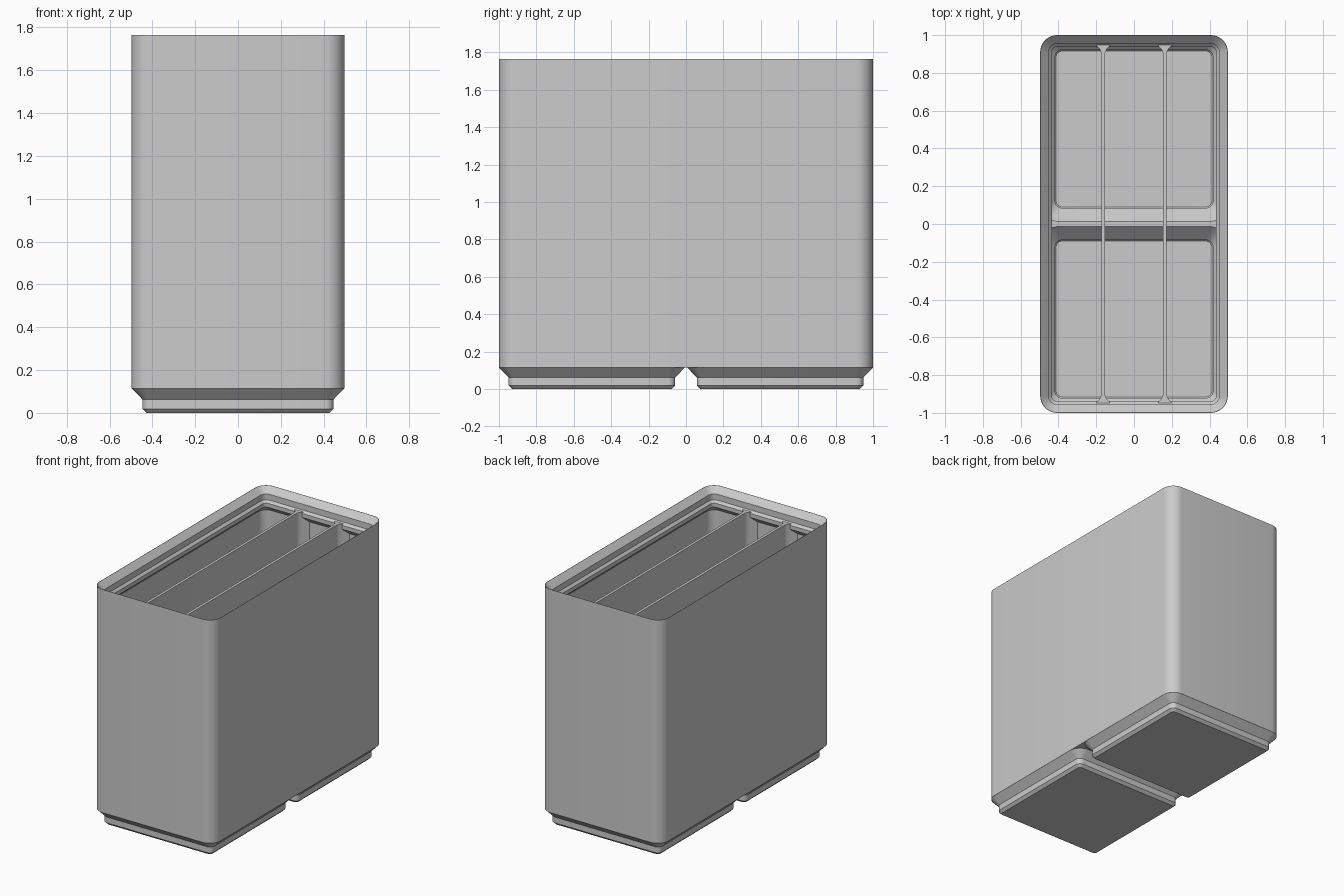
import bpy, bmesh, math

old = bpy.data.objects.get("Cube")
if old:
    bpy.data.objects.remove(old, do_unlink=True)

grey = bpy.data.materials.new("light_grey_plastic")
grey.use_nodes = True
COLOUR = (0.6, 0.6, 0.6, 1)
grey.diffuse_color = COLOUR
grey.node_tree.nodes["Principled BSDF"].inputs["Base Color"].default_value = COLOUR

HX, HY, R = 0.497, 1.0, 0.09     # outer half width, half depth, corner radius
PITCH = 0.503                    # distance of each foot from the middle
WALL = 0.023


def add_object(name, bm):
    bmesh.ops.recalc_face_normals(bm, faces=bm.faces)
    mesh = bpy.data.meshes.new(name)
    bm.to_mesh(mesh)
    bm.free()
    mesh.materials.append(grey)
    obj = bpy.data.objects.new(name, mesh)
    bpy.context.collection.objects.link(obj)
    return obj


def rounded_rect(hx, hy, r, steps=8):
    points = []
    for i, (sx, sy) in enumerate([(1, 1), (-1, 1), (-1, -1), (1, -1)]):
        for k in range(steps + 1):
            a = math.pi / 2 * (i + k / steps)
            points.append((sx * (hx - r) + r * math.cos(a),
                           sy * (hy - r) + r * math.sin(a)))
    return points


def loft(name, rings):
    """Closed solid through rounded rectangles (hx, hy, centre y, radius, z)."""
    bm = bmesh.new()
    loops = [[bm.verts.new((x, y + cy, z)) for x, y in rounded_rect(hx, hy, r)]
             for hx, hy, cy, r, z in rings]
    n = len(loops[0])
    for low, high in zip(loops, loops[1:]):
        for i in range(n):
            j = (i + 1) % n
            bm.faces.new((low[i], low[j], high[j], high[i]))
    bm.faces.new(loops[0])
    bm.faces.new(loops[-1])
    return add_object(name, bm)


def prism(name, outline, z0, z1):
    bm = bmesh.new()
    face = bm.faces.new([bm.verts.new((x, y, z0)) for x, y in outline])
    up = bmesh.ops.extrude_face_region(bm, geom=[face])["geom"]
    bmesh.ops.translate(bm, vec=(0, 0, z1 - z0),
                        verts=[v for v in up if isinstance(v, bmesh.types.BMVert)])
    return add_object(name, bm)


def activate(obj):
    bpy.ops.object.select_all(action="DESELECT")
    obj.select_set(True)
    bpy.context.view_layer.objects.active = obj


def cut(obj, cutter):
    activate(obj)
    mod = obj.modifiers.new("cut", "BOOLEAN")
    mod.operation, mod.solver, mod.object = "DIFFERENCE", "EXACT", cutter
    bpy.ops.object.modifier_apply(modifier=mod.name)


# Outer body
body = loft("bin_body", [(HX, HY, 0, R, 0.114), (HX, HY, 0, R, 1.765)])

# Hollow with the stepped stacking lip, listed as (inset, z)
lip = [(WALL, 0.147), (WALL, 1.593), (0.062, 1.632), (0.062, 1.661),
       (0.0455, 1.678), (0.0455, 1.7215), (0.002, 1.765), (0.002, 1.8)]
hollow = loft("hollow_cutter", [(HX - d, HY - d, 0, R - d, z) for d, z in lip])

# Two stepped feet, each with a sunken floor that leaves a ridge in the middle
feet, pockets = [], []
foot_profile = [(0.0707, 0), (0.0515, 0.019), (0.0515, 0.062),
                (0.0005, 0.114), (0.0005, 0.13)]
for side, label in ((-1, "front"), (1, "back")):
    feet.append(loft(label + "_foot", [(HX - d, HX - d, side * PITCH, R - d, z)
                                       for d, z in foot_profile]))
    cy = side * PITCH
    pockets.append(loft(label + "_pocket_cutter", [
        (0.412, 0.412, cy, 0.03, 0.03), (0.418, 0.418, cy, 0.036, 0.036),
        (0.418, 0.418, cy, 0.036, 0.075), (0.473, 0.473, cy, 0.066, 0.131),
        (0.473, 0.4815, side * 0.4945, 0.066, 0.148),
        (0.473, 0.4815, side * 0.4945, 0.066, 0.16)]))

for cutter in [hollow] + pockets:
    cut(body, cutter)
for foot, pocket in zip(feet, pockets):
    cut(foot, pocket)
for cutter in [hollow] + pockets:
    bpy.data.objects.remove(cutter, do_unlink=True)

# Two thin dividers, flared where they meet the end walls
dividers = []
half_profile = [(0.01, 0.905), (0.016, 0.922), (0.033, 0.942), (0.065, 0.979)]
for side, label in ((-1, "right"), (1, "left")):
    x0 = side * 0.163
    quarter = half_profile + [(-w, y) for w, y in reversed(half_profile)]
    outline = quarter + [(-w, -y) for w, y in quarter]
    dividers.append(prism(label + "_divider",
                          [(x0 + w, y) for w, y in outline], 0.118, 1.67))
    for end, name in ((-1, "front"), (1, "back")):
        lower = [(x0 + w, end * y) for w, y in
                 ((-0.01, 0.07), (0.01, 0.07), (0.01, 0.935), (-0.01, 0.935))]
        dividers.append(prism(f"{label}_divider_{name}_base", lower, 0.022, 0.13))

# Smooth the rounded corners, keep the steps crisp
for obj in [body] + feet + dividers:
    activate(obj)
    bpy.ops.object.shade_smooth_by_angle(angle=math.radians(25))
